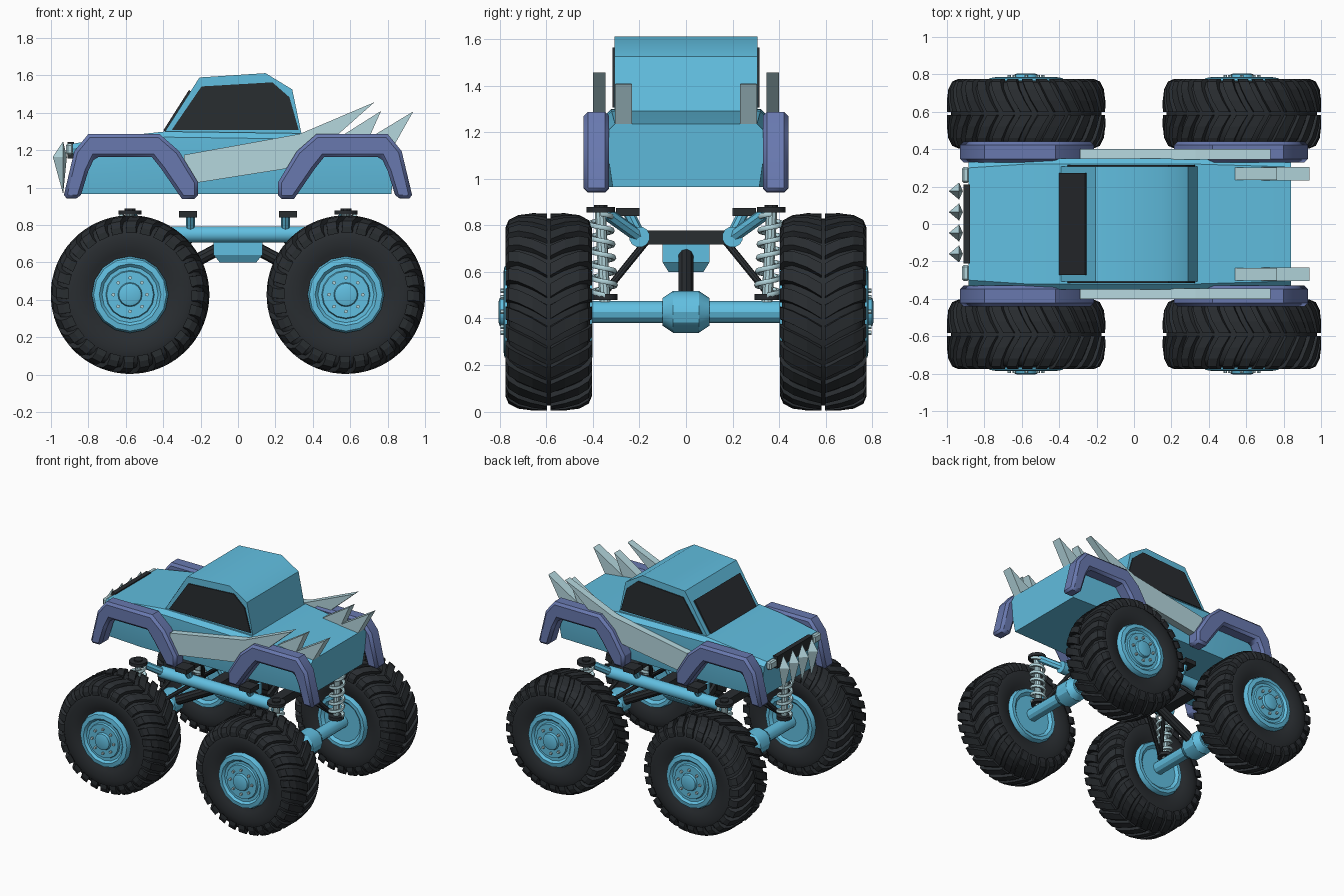
import bpy, bmesh
from math import sin, cos, pi, radians
from mathutils import Vector as V

if "Cube" in bpy.data.objects:
    bpy.data.objects.remove(bpy.data.objects["Cube"])

WX, WY, WZ = 0.577, 0.59, 0.428          # wheel centre


def material(name, r, g, b):
    m = bpy.data.materials.new(name)
    m.diffuse_color = (r, g, b, 1)
    m.use_nodes = True
    m.node_tree.nodes["Principled BSDF"].inputs["Base Color"].default_value = m.diffuse_color
    return m


BLUE = material("blue_paint", 0.12, 0.52, 0.75)
TRIM = material("violet_trim", 0.14, 0.19, 0.43)
BLACK = material("black_rubber", 0.022, 0.026, 0.03)
PALE = material("pale_metal", 0.46, 0.68, 0.73)


def loft(bm, rings, cap=True):
    vs = [[bm.verts.new(p) for p in r] for r in rings]
    n = len(vs[0])
    for a, b in zip(vs, vs[1:]):
        for i in range(n):
            bm.faces.new((a[i], a[(i + 1) % n], b[(i + 1) % n], b[i]))
    if cap:
        bm.faces.new(vs[0])
        bm.faces.new(vs[-1][::-1])


def lathe(bm, prof, x, z, n, cap=True):
    # revolve (radius, y) points about a line parallel to y
    loft(bm, [[(x + r * cos(2 * pi * i / n), y, z + r * sin(2 * pi * i / n)) for i in range(n)]
              for r, y in prof], cap)


def tube(bm, p, q, r, n=10, r2=None):
    p, q = V(p), V(q)
    d = (q - p).normalized()
    u = d.orthogonal().normalized()
    w = d.cross(u)
    ring = lambda c, k: [c + k * (u * cos(2 * pi * i / n) + w * sin(2 * pi * i / n)) for i in range(n)]
    loft(bm, [ring(p, r), ring(q, r if r2 is None else r2)])


def prism(bm, pts, y0, y1):
    loft(bm, [[(x, y, z) for x, z in pts] for y in (y0, y1)])


def box(bm, c, s):
    x, y, z = c
    a, b, h = s[0] / 2, s[1] / 2, s[2] / 2
    prism(bm, [(x - a, z - h), (x + a, z - h), (x + a, z + h), (x - a, z + h)], y - b, y + b)


def part(name, build, mat, mirror="", smooth=35, bevel=0):
    bm = bmesh.new()
    build(bm)
    bmesh.ops.recalc_face_normals(bm, faces=bm.faces)
    me = bpy.data.meshes.new(name)
    bm.to_mesh(me)
    bm.free()
    me.materials.append(mat)
    if smooth:
        me.shade_smooth()
        me.set_sharp_from_angle(angle=radians(smooth))
    ob = bpy.data.objects.new(name, me)
    bpy.context.collection.objects.link(ob)
    if mirror:
        m = ob.modifiers.new("mirror", 'MIRROR')
        m.use_axis = ("x" in mirror, "y" in mirror, False)
        m.use_mirror_merge = False
    if bevel:
        b = ob.modifiers.new("bevel", 'BEVEL')
        b.width, b.segments, b.limit_method, b.angle_limit = bevel, 1, 'ANGLE', radians(60)
    return ob


# --- wheels ---
def tyres(bm):
    half = [(0.195, 0.15), (0.23, 0.172), (0.30, 0.178), (0.36, 0.168), (0.39, 0.135), (0.402, 0.06)]
    prof = [(r, WY - d) for r, d in half] + [(r, WY + d) for r, d in reversed(half)]
    for x in (-WX, WX):
        lathe(bm, prof, x, WZ, 48)


def treads(bm):
    # rows of curved lugs: (offset, outer radius, inner radius, sweep angle)
    rows = [(0.008, 0.424, 0.38, 0), (0.07, 0.424, 0.38, 0.09), (0.13, 0.416, 0.37, 0.16),
            (0.172, 0.395, 0.34, 0.20), (0.186, 0.362, 0.33, 0.21)]
    n = 28
    for x in (-WX, WX):
        for side in (-1, 1):
            for k in range(n):
                rings = []
                for d, ro, ri, s in rows:
                    a = 2 * pi * k / n + s
                    rings.append([(x + r * cos(a + t), WY + side * d, WZ + r * sin(a + t))
                                  for r, t in ((ri, -0.085), (ro, -0.068), (ro, 0.068), (ri, 0.085))])
                loft(bm, rings)


def rims(bm):
    prof = [(0.15, 0.42), (0.17, 0.402), (0.195, 0.402), (0.205, 0.43), (0.205, 0.755), (0.195, 0.78),
            (0.165, 0.785), (0.15, 0.77), (0.13, 0.77), (0.125, 0.783), (0.065, 0.783), (0.06, 0.8), (0.045, 0.805)]
    for x in (-WX, WX):
        lathe(bm, prof, x, WZ, 16)


def bolts(bm):
    for x in (-WX, WX):
        for k in range(8):
            a = 2 * pi * k / 8
            c = (x + 0.09 * cos(a), 0.78, WZ + 0.09 * sin(a))
            tube(bm, c, (c[0], 0.797, c[2]), 0.01, 6)


part("tyres", tyres, BLACK, "y", 40)
part("tyre_treads", treads, BLACK, "y", 0)
part("wheel_rims", rims, BLUE, "y", 30)
part("wheel_bolts", bolts, PALE, "y", 30)

# --- axles and drive line ---
part("axles", lambda bm: lathe(bm, [(0.047, -0.42), (0.047, -0.1), (0.06, -0.1), (0.09, -0.055), (0.09, 0.055),
                                    (0.06, 0.1), (0.047, 0.1), (0.047, 0.42)], WX, WZ, 12), BLUE, "x", 30)
part("drive_shafts", lambda bm: tube(bm, (0.1, 0, 0.675), (0.52, 0, 0.45), 0.034, 10), BLACK, "x")
part("gearbox", lambda bm: loft(bm, [[(x * k, y * k, z) for x, y in ((-.13, -.1), (.13, -.1), (.13, .1), (-.13, .1))]
                                     for k, z in ((0.75, 0.6), (1, 0.64), (1, 0.72))]), BLUE, "", 0)

# --- chassis ---
part("chassis_rails", lambda bm: tube(bm, (-0.5, 0.2, 0.75), (0.5, 0.2, 0.75), 0.045, 12), BLUE, "y")
part("chassis_cross_bars", lambda bm: [box(bm, (x, 0, 0.748), (0.08, 0.36, 0.06)) for x in (0.07, 0.42)],
     BLACK, "x", 0)
part("body_mount_posts", lambda bm: tube(bm, (0.255, 0.2, 0.76), (0.255, 0.245, 0.85), 0.024, 8), BLUE, "xy")
part("body_mount_pads", lambda bm: box(bm, (0.268, 0.25, 0.857), (0.095, 0.1, 0.034)), BLACK, "xy", 0)
part("shock_arms", lambda bm: tube(bm, (0.47, 0.2, 0.75), (WX, 0.34, 0.85), 0.028, 8), BLUE, "xy")


# --- suspension ---
def springs(bm):
    top, bot = V((WX, 0.368, 0.85)), V((WX, 0.348, 0.5))
    turns, seg, rings = 6, 14, []
    for i in range(turns * seg + 1):
        a = 2 * pi * i / seg
        rad = V((cos(a), sin(a), 0))
        c = bot.lerp(top, i / (turns * seg)) + rad * 0.047
        rings.append([c + 0.012 * (rad * cos(t * pi / 3) + V((0, 0, sin(t * pi / 3)))) for t in range(6)])
    loft(bm, rings)


def shock_caps(bm):
    tube(bm, (WX, 0.366, 0.855), (WX, 0.366, 0.878), 0.064, 12)
    tube(bm, (WX, 0.366, 0.878), (WX, 0.366, 0.888), 0.03, 10)
    tube(bm, (WX, 0.348, 0.48), (WX, 0.348, 0.505), 0.055, 12)


def links(bm):
    tube(bm, (WX - 0.03, 0.365, 0.49), (0.25, 0.18, 0.72), 0.015, 8)
    tube(bm, (WX - 0.03, 0.365, 0.49), (0.42, 0.17, 0.73), 0.015, 8)


part("springs", springs, PALE, "xy", 60)
part("shock_rods", lambda bm: tube(bm, (WX, 0.348, 0.47), (WX, 0.368, 0.86), 0.024, 10), PALE, "xy")
part("shock_caps", shock_caps, BLACK, "xy")
part("suspension_links", links, BLACK, "xy")


# --- body shell ---
def body(bm):
    rings = []
    for xb, xt, hw, zt in ((-0.86, -0.885, 0.33, 1.235), (-0.58, -0.58, 0.35, 1.28), (-0.39, -0.39, 0.35, 1.3),
                           (0.34, 0.34, 0.35, 1.29), (0.82, 0.84, 0.335, 1.236)):
        xm = (xb + xt) / 2
        r = [(xb, hw - 0.02, 0.965), (xm, hw, 1.1), (xt, hw, zt - 0.03), (xt, hw - 0.03, zt)]
        rings.append(r + [(x, -y, z) for x, y, z in reversed(r)])
    loft(bm, rings)


part("body_shell", body, BLUE, "", 40)
part("cab", lambda bm: prism(bm, [(-0.4, 1.285), (-0.206, 1.589), (0.147, 1.612), (0.29, 1.525), (0.34, 1.285)],
                             -0.308, 0.308), BLUE, "", 40)
part("side_windows", lambda bm: prism(bm, [(-0.355, 1.307), (-0.195, 1.541), (0.184, 1.563), (0.275, 1.483),
                                           (0.325, 1.307)], 0.3, 0.316), BLACK, "y", 0)
part("windscreen", lambda bm: prism(bm, [(-0.4, 1.305), (-0.262, 1.522), (-0.24, 1.5), (-0.37, 1.3)],
                                    -0.272, 0.272), BLACK, "", 0)

# --- wheel arches ---
ARCH = [(0.935, 0.943), (0.875, 1.195), (0.8, 1.287), (0.42, 1.287), (0.315, 1.195), (0.215, 1.03), (0.215, 0.94),
        (0.3, 0.94), (0.41, 1.1), (0.46, 1.163), (0.765, 1.163), (0.80, 1.09), (0.845, 0.943)]
part("wheel_arches", lambda bm: prism(bm, ARCH, 0.33, 0.44), TRIM, "xy", 30, 0.018)

# --- side fins and tail spikes ---
part("side_fins", lambda bm: prism(bm, [(-0.29, 1.015), (-0.29, 1.175), (0.33, 1.287), (0.73, 1.457), (0.53, 1.28),
                                        (0.25, 1.1)], 0.345, 0.4), PALE, "y", 0)


def tail_spikes(bm):
    prism(bm, [(0.52, 1.255), (0.765, 1.41), (0.68, 1.22)], 0.235, 0.302)
    prism(bm, [(0.66, 1.24), (0.937, 1.407), (0.82, 1.2)], 0.232, 0.305)


part("tail_spikes", tail_spikes, PALE, "y", 0)


# --- nose ---
def fangs(bm):
    for y in (0.176, 0.064, -0.048, -0.16):
        x = -0.935
        ring = [(x, y - 0.046, 1.165), (-0.99, y, 1.165), (x, y + 0.046, 1.165), (-0.915, y, 1.165)]
        mid = [bm.verts.new(p) for p in ring]
        for tip in ((x, y, 1.248), (x, y, 0.965)):
            t = bm.verts.new(tip)
            for i in range(4):
                bm.faces.new((mid[i], mid[(i + 1) % 4], t))


part("grille", lambda bm: box(bm, (-0.893, 0, 1.2), (0.035, 0.42, 0.09)), BLACK, "", 0)
part("grille_fangs", fangs, PALE, "", 0)
part("headlights", lambda bm: box(bm, (-0.9, 0.262, 1.205), (0.04, 0.085, 0.06)), PALE, "y", 0, 0.01)
